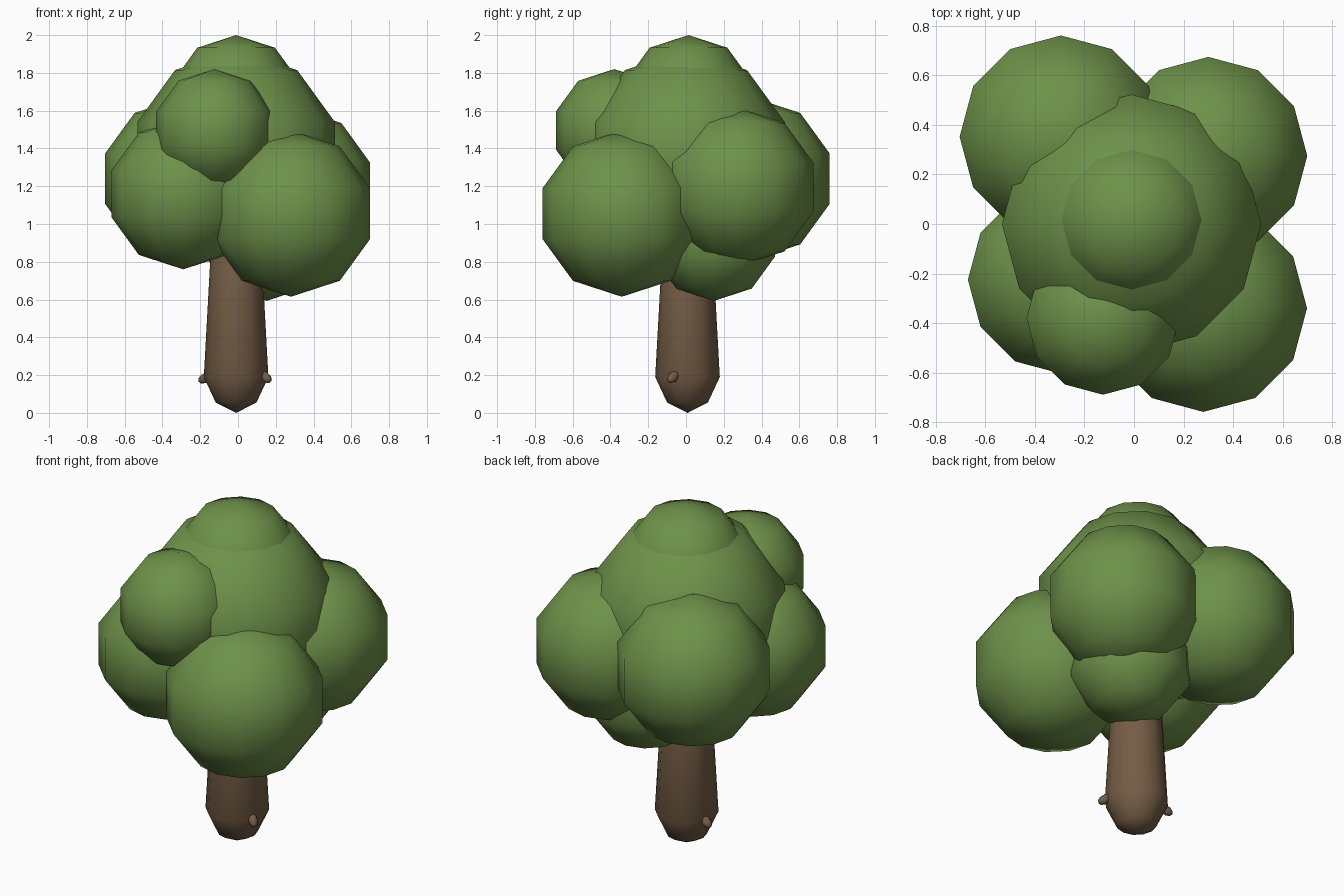
import bpy, bmesh, math
from mathutils import Vector, Matrix

if "Cube" in bpy.data.objects:
    bpy.data.objects.remove(bpy.data.objects["Cube"])


def material(name, rgb):
    m = bpy.data.materials.new(name)
    m.diffuse_color = (*rgb, 1.0)
    m.use_nodes = True
    m.node_tree.nodes["Principled BSDF"].inputs["Base Color"].default_value = m.diffuse_color
    return m


leaf_green = material("leaf green", (0.155, 0.285, 0.068))
bark_brown = material("bark brown", (0.175, 0.108, 0.060))


def finish(name, bm, mat):
    bmesh.ops.recalc_face_normals(bm, faces=bm.faces)
    for f in bm.faces:
        f.smooth = True
    me = bpy.data.meshes.new(name)
    bm.to_mesh(me)
    bm.free()
    me.materials.append(mat)
    ob = bpy.data.objects.new(name, me)
    bpy.context.collection.objects.link(ob)
    return ob


def ball(name, centre, radius, mat, segments=12, rings=5, axis=(0, 0, 1), stretch=1.0):
    bm = bmesh.new()
    bmesh.ops.create_uvsphere(bm, u_segments=segments, v_segments=rings, radius=radius)
    turn = Vector((0, 0, 1)).rotation_difference(Vector(axis)).to_matrix().to_4x4()
    bm.transform(Matrix.Translation(centre) @ turn @ Matrix.Diagonal((1, 1, stretch, 1)))
    return finish(name, bm, mat)


# Foliage: overlapping low-poly balls
foliage = {
    "crown_core": ((-0.01, 0.00, 1.37), 0.55),
    "crown_top": ((-0.01, 0.013, 1.65), 0.35),
    "foliage_front_right": ((0.28, -0.34, 1.055), 0.44),
    "foliage_front_left": ((-0.29, -0.225, 1.16), 0.40),
    "foliage_front_upper": ((-0.125, -0.38, 1.495), 0.325),
    "foliage_back_right": ((0.30, 0.275, 1.195), 0.42),
    "foliage_back_left": ((-0.295, 0.352, 1.24), 0.43),
    "foliage_back_lower": ((0.15, 0.148, 0.933), 0.34),
}
for name, (centre, radius) in foliage.items():
    ball(name, centre, radius, leaf_green)

# Trunk: tapered, round-ended lathe
profile = [(0.108, 0.055), (0.171, 0.19), (0.132, 0.90), (0.085, 1.03)]
sides = 12
bm = bmesh.new()
loops = []
for r, z in profile:
    loops.append([bm.verts.new((-0.01 + r * math.cos(a), 0.008 + r * math.sin(a), z))
                  for a in (2 * math.pi * i / sides for i in range(sides))])
bottom = bm.verts.new((-0.01, 0.008, 0.0))
top = bm.verts.new((-0.01, 0.008, 1.08))
for i in range(sides):
    j = (i + 1) % sides
    bm.faces.new((bottom, loops[0][j], loops[0][i]))
    bm.faces.new((top, loops[-1][i], loops[-1][j]))
    for a, b in zip(loops, loops[1:]):
        bm.faces.new((a[i], a[j], b[j], b[i]))
finish("trunk", bm, bark_brown)

# Small branch stubs near the base
ball("stub_right", (0.145, -0.068, 0.19), 0.027, bark_brown, 8, 5, (0.6, -0.5, -0.55), 1.6)
ball("stub_left", (-0.172, 0.058, 0.185), 0.027, bark_brown, 8, 5, (-0.7, 0.25, -0.4), 1.6)
